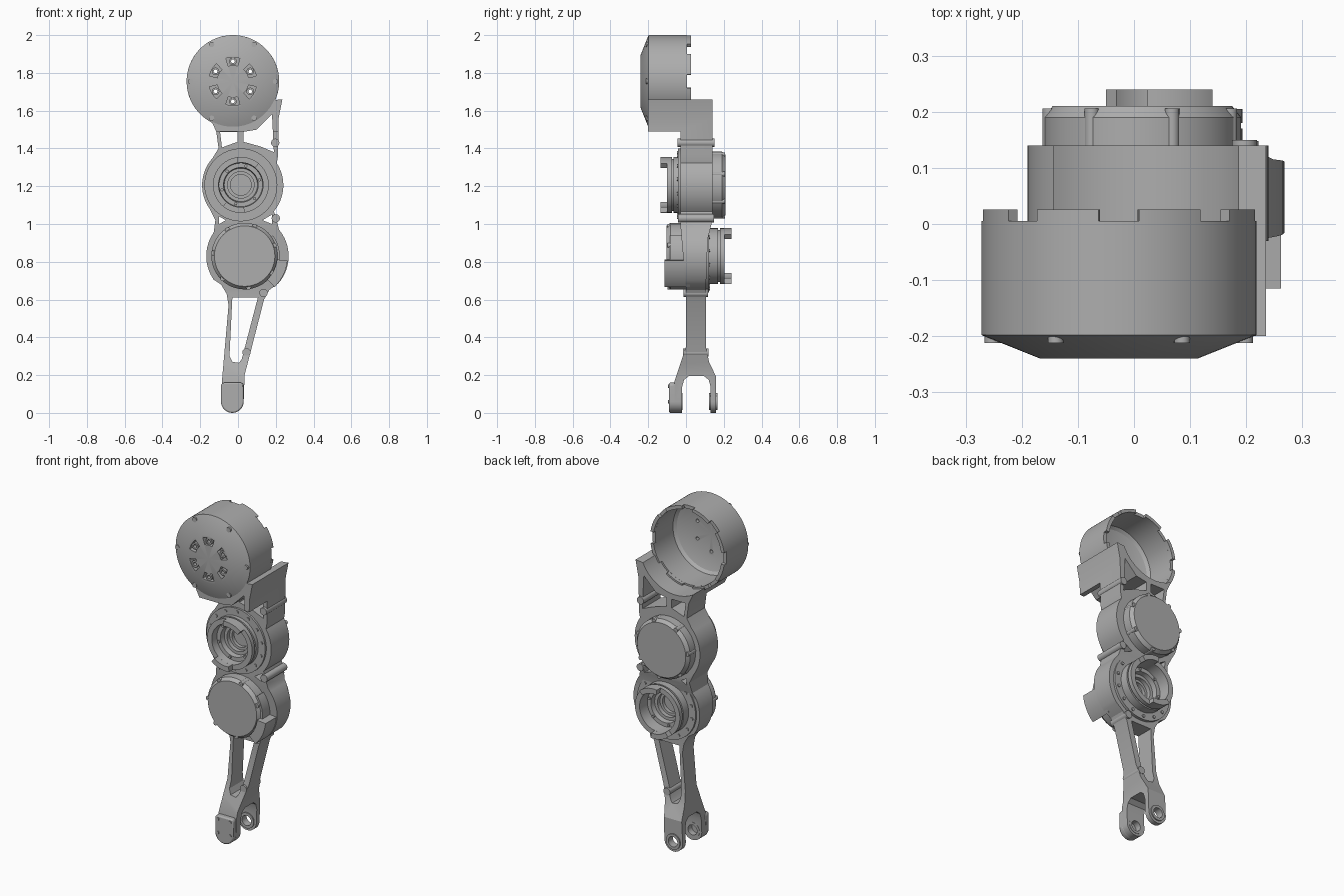
import bpy, bmesh
from math import sin, cos, radians, pi
from mathutils import Vector

cube = bpy.data.objects.get("Cube")
if cube:
    bpy.data.objects.remove(cube, do_unlink=True)

metal = bpy.data.materials.new("grey_metal")
metal.use_nodes = True
GREY = (0.42, 0.42, 0.42, 1)
metal.diffuse_color = GREY
metal.node_tree.nodes["Principled BSDF"].inputs["Base Color"].default_value = GREY


def finish(name, bm):
    bmesh.ops.recalc_face_normals(bm, faces=bm.faces)
    mesh = bpy.data.meshes.new(name)
    bm.to_mesh(mesh)
    bm.free()
    mesh.materials.append(metal)
    ob = bpy.data.objects.new(name, mesh)
    bpy.context.collection.objects.link(ob)
    smooth(ob)
    return ob


def activate(ob):
    bpy.ops.object.select_all(action='DESELECT')
    ob.select_set(True)
    bpy.context.view_layer.objects.active = ob


def smooth(ob):
    activate(ob)
    bpy.ops.object.shade_smooth_by_angle(angle=radians(25))


def arc(c, r, a0, a1, n=16):
    angles = [radians(a0 + (a1 - a0) * i / n) for i in range(n + 1)]
    return [(c[0] + r * cos(a), c[1] + r * sin(a)) for a in angles]


def arc_band(c, r0, r1, a0, a1):
    return arc(c, r1, a0, a1) + arc(c, r0, a1, a0)


def prism(name, loops, lo, hi, along_x=False):
    """Extrude outlines along y (outline in x, z) or along x (outline in y, z)."""
    bm = bmesh.new()
    for loop in loops:
        pts = [(lo, p, q) if along_x else (p, lo, q) for p, q in loop]
        face = bm.faces.new([bm.verts.new(p) for p in pts])
        out = bmesh.ops.extrude_face_region(bm, geom=[face])
        step = Vector((hi - lo, 0, 0)) if along_x else Vector((0, hi - lo, 0))
        bmesh.ops.translate(bm, vec=step, verts=[v for v in out["geom"] if isinstance(v, bmesh.types.BMVert)])
    return finish(name, bm)


def lathe(name, profile, centres, y0=0, sign=1, steps=64):
    """Spin an (r, h) profile around the y axis at each (x, z) centre."""
    bm = bmesh.new()
    for x, z in centres:
        vs = [bm.verts.new((x + r, y0 + sign * h, z)) for r, h in profile]
        pairs = list(zip(vs, vs[1:]))
        if profile[0][0] > 0:
            pairs.append((vs[-1], vs[0]))
        es = [bm.edges.new(p) for p in pairs]
        bmesh.ops.spin(bm, geom=vs + es, cent=(x, 0, z), axis=(0, 1, 0), angle=2 * pi, steps=steps)
    bmesh.ops.remove_doubles(bm, verts=bm.verts, dist=0.0001)
    return finish(name, bm)


def studs(name, centres, r, lo, hi):
    return lathe(name, [(0, lo), (r, lo), (r, hi), (0, hi)], centres, steps=16)


def ring_points(c, r, n, start=0):
    return arc(c, r, start, start + 360, n)[:-1]


def boolean(ob, tool, op):
    mod = ob.modifiers.new("cut", 'BOOLEAN')
    mod.object, mod.operation, mod.solver = tool, op, 'EXACT'
    activate(ob)
    bpy.ops.object.modifier_apply(modifier=mod.name)
    bpy.data.objects.remove(tool, do_unlink=True)
    smooth(ob)


SHOULDER = (-0.027, 1.755)
UPPER = (0.015, 1.207)
LOWER = (0.045, 0.83)
COVER = (0.035, 0.83)
FOOT = (-0.03, 0.06)

# Link body: front outline crossed with the side outline
outline = (arc(SHOULDER, 0.235, -120, -25, 32)
           + [(0.235, 1.66), (0.215, 1.56), (0.212, 1.36)]
           + arc((0.025, 1.205), 0.215, 33, -40)
           + [(0.205, 1.02)]
           + arc((0.05, 0.83), 0.218, 40, -42)
           + [(0.165, 0.65), (0.138, 0.6), (0.035, 0.2)]
           + arc(FOOT, 0.06, 0, -180)
           + [(-0.085, 0.17), (-0.05, 0.57), (-0.06, 0.63), (-0.09, 0.68)]
           + arc((0.05, 0.83), 0.218, 215, 145)
           + [(-0.12, 1.02)]
           + arc((0.025, 1.205), 0.215, 215, 138)
           + [(-0.103, 1.4), (-0.115, 1.49)])
side = [(-0.2, 1.8), (0.14, 1.8), (0.14, 1.02), (0.115, 0.92), (0.105, 0.65), (0.105, 0.35),
        (0.122, 0.27), (0.16, 0.19), (0.16, -0.02), (0.13, -0.02), (0.13, 0.14), (0.12, 0.175),
        (0.095, 0.195), (0.015, 0.195), (-0.01, 0.175), (-0.02, 0.14), (-0.02, -0.02),
        (-0.06, -0.02), (-0.06, 0.17), (-0.03, 0.26), (0, 0.35), (0, 0.65), (-0.03, 1.0),
        (-0.03, 1.49), (-0.2, 1.49)]
body = prism("link_body", [outline], -0.3, 0.3)
boolean(body, prism("side_shape", [side], -0.5, 0.5, True), 'INTERSECT')

# Openings through the link: neck windows, corner holes, slot, bores and fork eyes
openings = [
    [(-0.095, 1.488), (-0.003, 1.488), (-0.003, 1.435), (-0.085, 1.405)],
    [(0.03, 1.488), (0.1, 1.5), (0.18, 1.58), (0.19, 1.38), (0.12, 1.41), (0.03, 1.435)],
    [(-0.1, 1.04), (-0.1, 1.0), (-0.065, 1.02)],
    [(0.18, 1.05), (0.18, 1.0), (0.13, 1.02)],
    [(-0.03, 0.61), (0.105, 0.61), (0.02, 0.285), (0.005, 0.265), (-0.03, 0.27), (-0.045, 0.3)],
    ring_points(UPPER, 0.12, 48), ring_points(LOWER, 0.12, 48), ring_points(FOOT, 0.038, 32)]
boolean(body, prism("openings", openings, -0.4, 0.4), 'DIFFERENCE')

# Shoulder housing: cup open at the back, with notched rim
cup = lathe("shoulder_housing", [(0, -0.24), (0.14, -0.24), (0.245, -0.198), (0.245, 0.005),
                                 (0.225, 0.005), (0.225, -0.16), (0.21, -0.175),
                                 (0.13, -0.2), (0, -0.2)], [SHOULDER], steps=96)
slots = [arc_band(SHOULDER, 0.085, 0.127, a - 17, a + 17) for a in range(30, 390, 60)]
boolean(cup, prism("slots", slots, -0.27, -0.212), 'DIFFERENCE')
bosses = ring_points(SHOULDER, 0.106, 6, 30)
boolean(cup, studs("boss_holes", bosses, 0.01, -0.3, -0.1), 'DIFFERENCE')
lathe("shoulder_bosses", [(0.01, -0.205), (0.02, -0.205), (0.02, -0.236), (0.01, -0.236)],
      bosses, steps=20)
prism("shoulder_rim_tabs", [arc_band(SHOULDER, 0.225, 0.245, a - 14, a + 14)
                            for a in [22.5 + 45 * i for i in range(8)]], 0.003, 0.026)
studs("shoulder_bolts", ring_points(SHOULDER, 0.225, 6), 0.014, -0.212, -0.19)


# Stepped bearing flange with two raised lips and bolts
def flange(name, c, y0, sign, h):
    lathe(name, [(0, -0.05), (0.055, -0.05), (0.055, -0.03), (0.07, -0.03), (0.07, -0.005),
                 (0.088, -0.005), (0.092, 0.025), (0.115, 0.025), (0.118, h), (0.148, h),
                 (0.148, h - 0.025), (0.138, h - 0.025), (0.138, h - 0.035), (0.148, h - 0.035),
                 (0.148, 0.012), (0.193, 0.012), (0.193, -0.01), (0.125, -0.01),
                 (0.125, -0.06), (0, -0.06)], [c], y0, sign)
    lips = [arc_band(c, 0.118, 0.148, a, a + 48) for a in (50, 230)]
    prism(name + "_lips", lips, *sorted((y0 + sign * (h - 0.003), y0 + sign * (h + 0.035))))
    studs(name + "_bolts", ring_points(c, 0.172, 14, 10), 0.009,
          *sorted((y0, y0 + sign * 0.018)))
    studs(name + "_inner_bolts", ring_points(c, 0.103, 6, 15), 0.008,
          *sorted((y0 + sign * 0.015, y0 + sign * 0.033)))


flange("upper_flange", UPPER, -0.03, -1, 0.07)
flange("lower_flange", LOWER, 0.11, 1, 0.095)


# Closed motor cover with chamfered edge and rim bolts
def cover(name, c, y0, sign, h):
    lathe(name, [(0, -0.05), (0.176, -0.05), (0.176, h - 0.02), (0.16, h), (0, h)], [c], y0, sign)
    studs(name + "_bolts", ring_points(c, 0.166, 7, 20), 0.013,
          *sorted((y0, y0 + sign * (h - 0.004))))


cover("upper_cover", UPPER, 0.14, 1, 0.07)
cover("lower_cover", COVER, -0.02, -1, 0.083)

# Cable guide wrapped around the lower cover
prism("cable_guide", [arc_band(COVER, 0.172, 0.228, -46, -6)], -0.115, 0.02)
prism("cable_guide_strip", [arc_band(COVER, 0.172, 0.186, -8, 36)], -0.085, 0.02)

# Screw lugs along the cable side
for label, x, z, lo, hi in (("neck", 0.197, 1.43, -0.045, 0.15), ("waist", 0.2, 1.03, -0.042, 0.148),
                            ("slot", 0.135, 0.635, -0.014, 0.117), ("ankle", 0.045, 0.32, -0.015, 0.118)):
    studs(label + "_lug", [(x, z)], 0.022, lo, hi)

# Foot cap closing the front fork arm, with hub and screws
cap = arc(FOOT, 0.06, 0, -180) + [(-0.09, 0.15), (-0.08, 0.16), (0.02, 0.16), (0.03, 0.15)]
foot_cap = prism("foot_cap", [cap], -0.09, -0.055)
bevel = foot_cap.modifiers.new("bevel", 'BEVEL')
bevel.width, bevel.segments = 0.01, 2
studs("foot_screws", [(-0.07, 0.14), (0.01, 0.14), (-0.07, 0.06), (0.01, 0.06)], 0.009, -0.094, -0.08)
for label, y in (("front", -0.04), ("back", 0.145)):
    lathe(label + "_fork_bush", [(0.03, -0.022), (0.046, -0.022), (0.046, 0.022), (0.03, 0.022)],
          [FOOT], y, steps=32)
